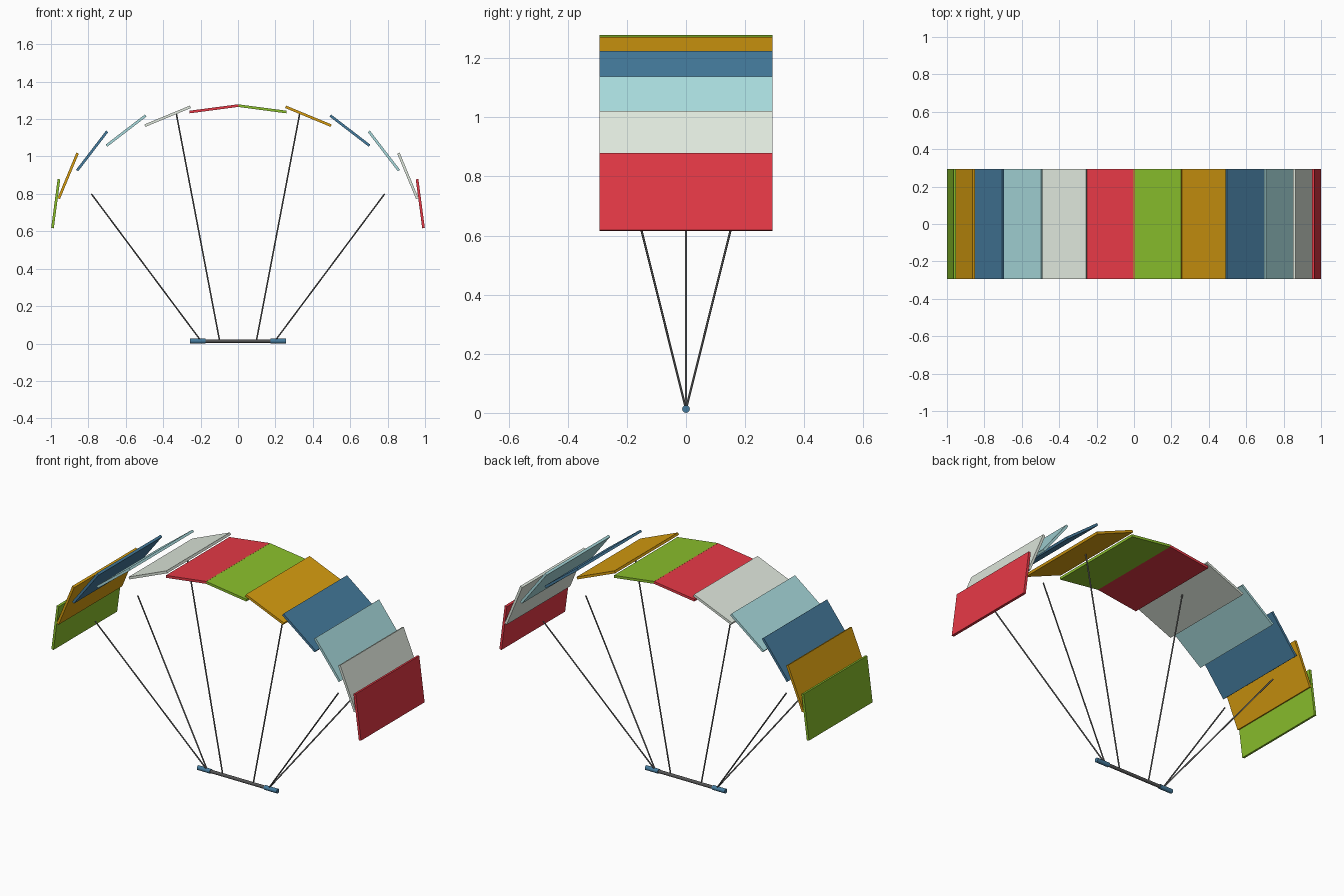
import bpy, math
from mathutils import Vector

if "Cube" in bpy.data.objects:
    bpy.data.objects.remove(bpy.data.objects["Cube"])


def material(name, hex_code):
    rgb = [int(hex_code[i:i + 2], 16) / 255 for i in (0, 2, 4)]
    lin = [c / 12.92 if c < 0.04045 else ((c + 0.055) / 1.055) ** 2.4 for c in rgb]
    m = bpy.data.materials.new(name)
    m.diffuse_color = (*lin, 1)
    m.use_nodes = True
    m.node_tree.nodes["Principled BSDF"].inputs["Base Color"].default_value = m.diffuse_color
    return m


panel_mats = [material("green", "8abf2c"), material("gold", "d69c10"),
              material("blue", "457b9d"), material("pale_teal", "a8dadc"),
              material("off_white", "f1faee"), material("red", "e63946")]
line_mat = material("line_grey", "6a6a6a")
bar_mat = material("bar_grey", "555555")


def rod(name, a, b, r, mat, sides=8):
    a, b = Vector(a), Vector(b)
    d = b - a
    bpy.ops.mesh.primitive_cylinder_add(vertices=sides, radius=r, depth=d.length, location=(a + b) / 2)
    ob = bpy.context.object
    ob.name = name
    ob.rotation_euler = d.to_track_quat('Z', 'Y').to_euler()
    ob.data.materials.append(mat)
    bpy.ops.object.shade_smooth_by_angle(angle=math.radians(50))
    return ob


# canopy: twelve flat panels stepped around an elliptical arch
for i in range(12):
    ang = math.radians(-82.5 + 15 * i)
    pos = (0.983 * math.sin(ang), 0, 0.671 + 0.589 * math.cos(ang))
    bpy.ops.mesh.primitive_cube_add(size=1, location=pos, rotation=(0, ang, 0))
    panel = bpy.context.object
    panel.name = f"canopy_panel_{i + 1}"
    panel.scale = (0.264, 0.586, 0.014)
    panel.data.materials.append(panel_mats[i % 6])

# control bar with a grip at each end
BAR_Z = 0.013
rod("control_bar", (-0.25, 0, BAR_Z), (0.25, 0, BAR_Z), 0.0095, bar_mat, 16)
for side, s in (("left", -1), ("right", 1)):
    rod(f"bar_grip_{side}", (s * 0.174, 0, BAR_Z), (s * 0.257, 0, BAR_Z), 0.013, panel_mats[2], 16)
    # inner line up to the canopy, outer pair splaying front and back
    rod(f"inner_line_{side}", (s * 0.098, 0, BAR_Z), (s * 0.33, 0, 1.23), 0.004, line_mat)
    for end, t in (("front", -1), ("back", 1)):
        rod(f"outer_line_{side}_{end}", (s * 0.197, 0, BAR_Z), (s * 0.784, t * 0.196, 0.80), 0.004, line_mat)
